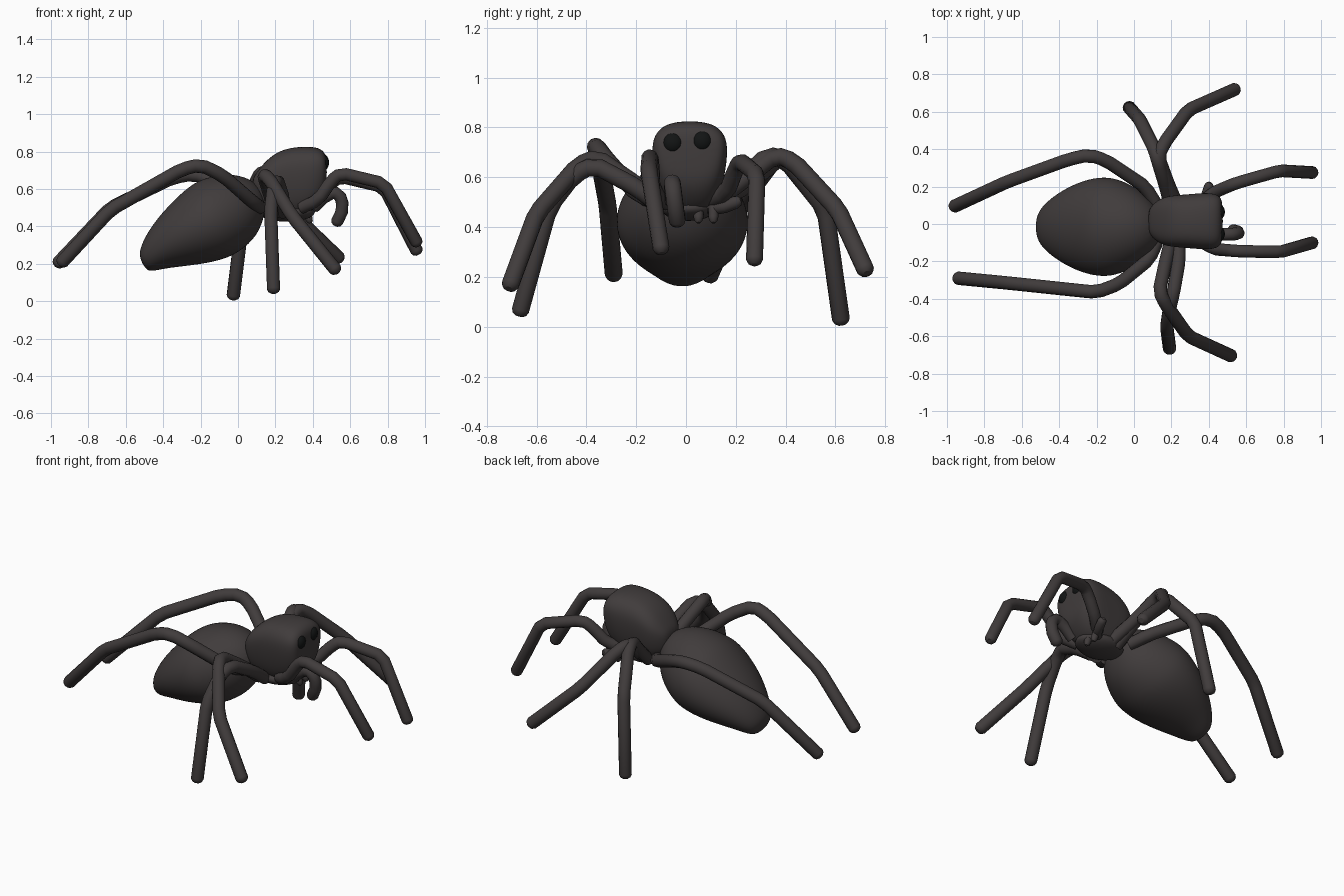
import bpy, bmesh, math
from mathutils import Vector


def material(name, rgb):
    m = bpy.data.materials.new(name)
    m.diffuse_color = (*rgb, 1)
    return m


BODY = material("dark_brown_grey", (0.052, 0.045, 0.045))
EYE = material("black", (0.006, 0.007, 0.007))


def finish(ob, mat):
    ob.data.materials.append(mat)
    for p in ob.data.polygons:
        p.use_smooth = True


def loft(name, origin, axis, sections, power=2.0, taper=0.0, seg=20):
    """Skin rounded sections (t, low, high, half_width) set along an axis in the xz plane."""
    d = Vector(axis).normalized()
    side = Vector((0, 1, 0))
    up = d.cross(side)
    if up.z < 0:
        up = -up
    bm = bmesh.new()
    rings = []
    for t, low, high, half in sections:
        ring = []
        for i in range(seg):
            a = 2 * math.pi * i / seg
            c, s = math.cos(a), math.sin(a)
            c = math.copysign(abs(c) ** (2 / power), c)
            s = math.copysign(abs(s) ** (2 / power), s)
            h = (low + high) / 2 + (high - low) / 2 * s
            w = half * c * (1 - taper * (1 - s) / 2)
            ring.append(bm.verts.new(Vector(origin) + d * t + up * h + side * w))
        rings.append(ring)
    for a, b in zip(rings, rings[1:]):
        for i in range(seg):
            j = (i + 1) % seg
            bm.faces.new((a[i], a[j], b[j], b[i]))
    bm.faces.new(rings[0])
    bm.faces.new(rings[-1])
    bmesh.ops.recalc_face_normals(bm, faces=bm.faces)
    me = bpy.data.meshes.new(name)
    bm.to_mesh(me)
    bm.free()
    ob = bpy.data.objects.new(name, me)
    bpy.context.collection.objects.link(ob)
    ob.modifiers.new("smooth", "SUBSURF").levels = 2
    ob.modifiers["smooth"].render_levels = 2
    finish(ob, BODY)


def tube(name, points, radius=0.036):
    """Round limb along a path, with softened joints and a domed tip."""
    pts = [Vector(p) for p in points]
    path = [(pts[0], 1.0)]
    for a, b, c in zip(pts, pts[1:], pts[2:]):
        for q in (a, c):
            v = q - b
            path.append((b + v.normalized() * min(0.03, v.length * 0.3), 1.0))
    end = (pts[-1] - pts[-2]).normalized()
    path += [(pts[-1], 1.0), (pts[-1] + end * 0.015, 0.8), (pts[-1] + end * 0.024, 0.4)]
    cu = bpy.data.curves.new(name, "CURVE")
    cu.dimensions = "3D"
    cu.bevel_depth = radius
    cu.bevel_resolution = 4
    cu.use_fill_caps = True
    sp = cu.splines.new("POLY")
    sp.points.add(len(path) - 1)
    for p, (co, r) in zip(sp.points, path):
        p.co = (*co, 1)
        p.radius = r
    ob = bpy.data.objects.new(name, cu)
    bpy.context.collection.objects.link(ob)
    bpy.ops.object.select_all(action="DESELECT")
    bpy.context.view_layer.objects.active = ob
    ob.select_set(True)
    bpy.ops.object.convert(target="MESH")
    finish(bpy.context.object, BODY)


def ball(name, loc, scale, mat):
    bpy.ops.mesh.primitive_uv_sphere_add(segments=24, ring_count=14, location=loc)
    ob = bpy.context.object
    ob.name = name
    ob.scale = scale
    finish(ob, mat)


# Abdomen, sloping down to the rear
loft("abdomen", (0.13, -0.015, 0.56), (-0.886, 0, -0.464), [
    (-0.012, -0.03, 0.06, 0.05), (0.03, -0.09, 0.137, 0.125),
    (0.12, -0.18, 0.205, 0.205), (0.25, -0.21, 0.238, 0.263),
    (0.33, -0.206, 0.23, 0.27), (0.42, -0.184, 0.206, 0.257),
    (0.53, -0.144, 0.168, 0.217), (0.63, -0.104, 0.118, 0.16),
    (0.70, -0.085, 0.066, 0.11), (0.735, -0.065, 0.02, 0.06)])

# Head, boxy at the face and narrower below
loft("head", (0, 0.015, 0), (1, 0, 0), [
    (0.075, 0.55, 0.65, 0.06), (0.10, 0.51, 0.69, 0.105),
    (0.15, 0.47, 0.755, 0.148), (0.22, 0.447, 0.806, 0.16),
    (0.30, 0.442, 0.826, 0.167), (0.38, 0.46, 0.828, 0.175),
    (0.43, 0.51, 0.822, 0.17), (0.462, 0.56, 0.80, 0.152),
    (0.475, 0.62, 0.76, 0.11)], power=2.7, taper=0.3)

# Underside and waist
ball("sternum", (0.26, 0.01, 0.475), (0.15, 0.11, 0.05), BODY)
ball("waist", (0.12, 0.0, 0.52), (0.07, 0.06, 0.06), BODY)

# Eyes
for y, z in ((-0.053, 0.738), (0.064, 0.745)):
    ball("eye", (0.452, y, z), (0.034, 0.042, 0.042), EYE)

# Legs, each posed separately from hip to tip
tube("rear_leg_left", [(0.12, 0.1, 0.5), (0.06, 0.2, 0.54), (-0.15, 0.34, 0.65),
     (-0.24, 0.37, 0.68), (-0.35, 0.345, 0.66), (-0.68, 0.225, 0.5), (-0.96, 0.095, 0.205)])
tube("rear_leg_right", [(0.12, -0.1, 0.5), (0.08, -0.19, 0.53), (-0.08, -0.32, 0.67),
     (-0.2, -0.365, 0.73), (-0.3, -0.355, 0.705), (-0.68, -0.315, 0.49), (-0.94, -0.29, 0.21)])
tube("third_leg_left", [(0.2, 0.08, 0.47), (0.17, 0.2, 0.57), (0.13, 0.33, 0.69),
     (0.11, 0.4, 0.67), (0.03, 0.56, 0.47), (-0.025, 0.622, 0.03)])
tube("third_leg_right", [(0.24, -0.08, 0.47), (0.24, -0.2, 0.56), (0.21, -0.37, 0.65),
     (0.19, -0.45, 0.61), (0.175, -0.55, 0.48), (0.19, -0.665, 0.065)])
tube("second_leg_left", [(0.24, 0.08, 0.48), (0.18, 0.22, 0.58), (0.13, 0.36, 0.69),
     (0.16, 0.43, 0.665), (0.29, 0.61, 0.47), (0.54, 0.72, 0.23)])
tube("second_leg_right", [(0.2, -0.08, 0.47), (0.17, -0.2, 0.57), (0.135, -0.36, 0.68),
     (0.17, -0.43, 0.65), (0.29, -0.6, 0.455), (0.52, -0.705, 0.17)])
tube("front_leg_left", [(0.33, 0.08, 0.5), (0.42, 0.165, 0.54), (0.5, 0.2, 0.635),
     (0.55, 0.22, 0.665), (0.78, 0.285, 0.61), (0.955, 0.275, 0.27)], 0.034)
tube("front_leg_right", [(0.34, -0.08, 0.5), (0.43, -0.135, 0.54), (0.5, -0.14, 0.645),
     (0.55, -0.145, 0.685), (0.78, -0.15, 0.63), (0.955, -0.1, 0.315)], 0.034)

# Feelers and jaws under the face
tube("feeler_right", [(0.40, -0.05, 0.5), (0.48, -0.055, 0.575), (0.54, -0.055, 0.58),
     (0.565, -0.045, 0.5), (0.53, -0.035, 0.425)], 0.034)
tube("feeler_left", [(0.33, 0.08, 0.48), (0.38, 0.14, 0.475), (0.40, 0.20, 0.50)], 0.026)
for y in (0.05, 0.11):
    tube("jaw", [(0.36, y, 0.5), (0.38, y, 0.44)], 0.02)
